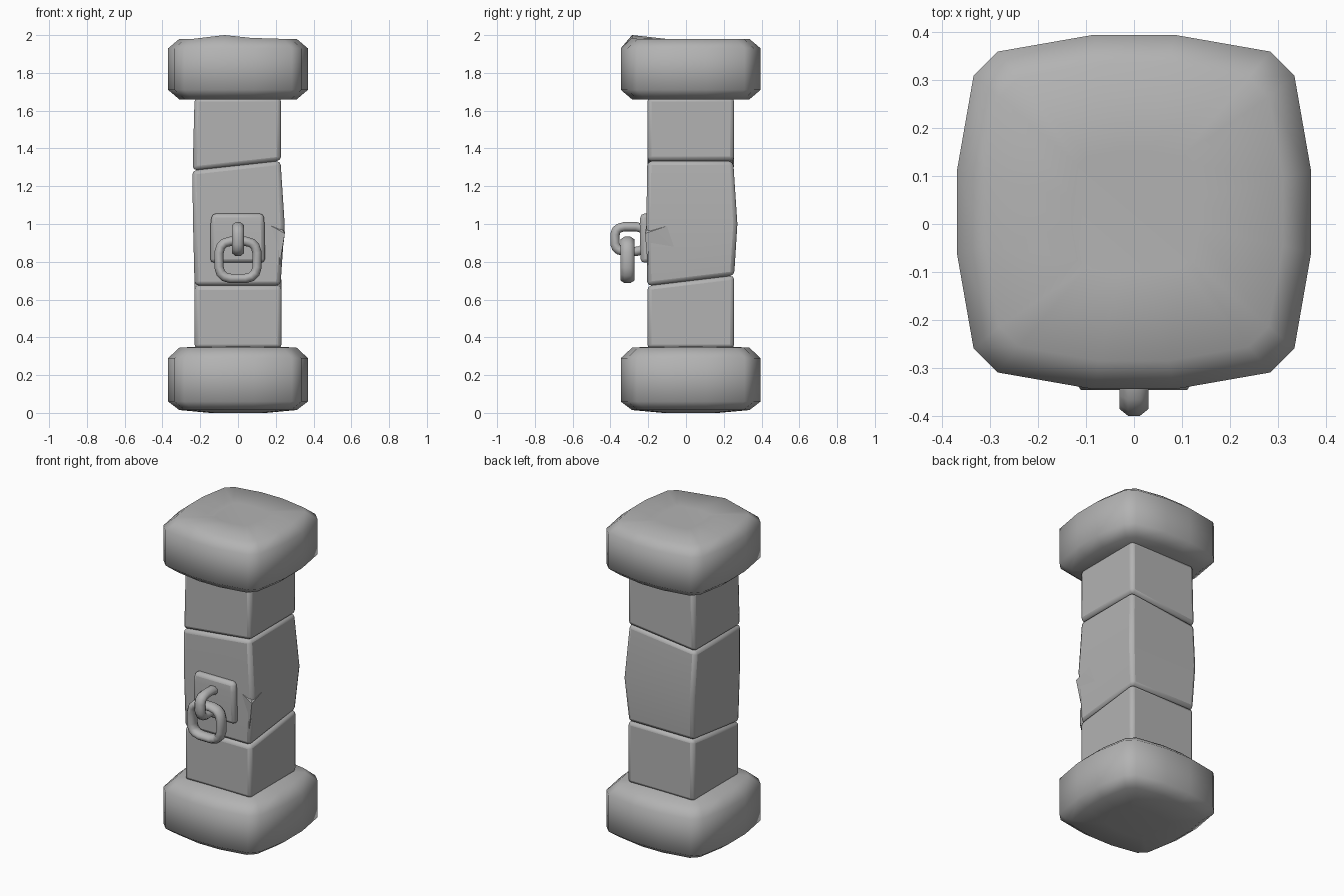
import bpy, bmesh, math
from mathutils import Vector

old = bpy.data.objects.get("Cube")
if old:
    bpy.data.objects.remove(old, do_unlink=True)

stone = bpy.data.materials.new("grey stone")
stone.use_nodes = True
stone.diffuse_color = (0.45, 0.45, 0.45, 1)
stone.node_tree.nodes["Principled BSDF"].inputs["Base Color"].default_value = (0.45, 0.45, 0.45, 1)
CY = 0.025  # depth of the post axis


def finish(name, bm, bevel=0, angle=60):
    bmesh.ops.recalc_face_normals(bm, faces=bm.faces)
    me = bpy.data.meshes.new(name)
    bm.to_mesh(me)
    bm.free()
    ob = bpy.data.objects.new(name, me)
    bpy.context.collection.objects.link(ob)
    me.materials.append(stone)
    if bevel:
        mod = ob.modifiers.new("soft edges", "BEVEL")
        mod.width, mod.segments = bevel, 2
        mod.limit_method, mod.angle_limit = "ANGLE", math.radians(40)
    bpy.ops.object.select_all(action="DESELECT")
    ob.select_set(True)
    bpy.context.view_layer.objects.active = ob
    bpy.ops.object.shade_smooth_by_angle(angle=math.radians(angle))
    return ob


def loft(rings, closed=False):
    """Bridge rings of points; cap the ends or join last to first."""
    bm = bmesh.new()
    vs = [[bm.verts.new(p) for p in r] for r in rings]
    n = len(vs[0])
    for a, b in zip(vs, vs[1:] + (vs[:1] if closed else [])):
        for i in range(n):
            j = (i + 1) % n
            bm.faces.new((a[i], a[j], b[j], b[i]))
    if not closed:
        bm.faces.new(vs[0])
        bm.faces.new(vs[-1])
    return bm


# Cushion-shaped end blocks
quarter = [(0.37, 0.085), (0.335, 0.285), (0.285, 0.335)]
outline = []
for k in range(4):
    c, s = round(math.cos(k * math.pi / 2)), round(math.sin(k * math.pi / 2))
    for x, y in [(0.37, -0.085)] + quarter:
        outline.append((x * c - y * s, x * s + y * c))


def end_block(name, levels, lift=None):
    rings = [[(x * s, y * s + CY, z) for x, y in outline] for s, z in levels]
    bm = loft(rings)
    if lift:
        for v in bm.verts:
            v.co.z += lift(v.co)
    finish(name, bm)


def worn_top(p):
    # one raised spot on the front edge of the top
    if p.z > 1.97 and p.y < -0.2:
        return 0.02 if -0.2 < p.x < 0 else 0.005 if 0 < p.x < 0.2 else 0
    return 0


end_block("top_block", [(0.4, 1.66), (0.84, 1.66), (1, 1.71), (1, 1.93), (0.84, 1.98), (0.35, 1.98)], worn_top)
end_block("bottom_block", [(0.4, 0.005), (0.84, 0.015), (1, 0.06), (1, 0.29), (0.84, 0.345), (0.4, 0.355)],
          lambda p: -0.005 if p.z < 0.01 else 0)


# Shaft stones, with slanted seams
def upper_seam(x, y):
    return 1.31 + 0.11 * x


def lower_seam(x, y):
    return 0.70 + 0.12 * (y - CY)


def square(x0, x1, y0, y1, z):
    pts = [(x0, y0), (x1, y0), (x1, y1), (x0, y1)]
    return [(x, y, z(x, y) if callable(z) else z) for x, y in pts]


finish("lower_shaft_stone", loft([square(-0.23, 0.23, -0.205, 0.255, 0.34),
                                  square(-0.23, 0.23, -0.205, 0.255, lower_seam)]), 0.022)
finish("middle_shaft_stone", loft([square(-0.23, 0.225, -0.205, 0.255, lower_seam),
                                   square(-0.238, 0.247, -0.21, 0.272, 1.0),
                                   square(-0.242, 0.225, -0.205, 0.25, upper_seam)]), 0.022)
finish("upper_shaft_stone", loft([square(-0.24, 0.228, -0.205, 0.255, upper_seam),
                                  square(-0.23, 0.228, -0.205, 0.255, 1.67)]), 0.022)

# Chipped ledge on the front edge of the middle stone
bm = bmesh.new()
for p in [(0.12, -0.205, 1.02), (0.248, -0.217, 0.95), (0.244, 0.05, 1.04),
          (0.2, -0.18, 1.02), (0.215, -0.2, 0.75), (0.235, 0.0, 0.85)]:
    bm.verts.new(p)
bmesh.ops.convex_hull(bm, input=bm.verts)
finish("chipped_ledge", bm, 0, 30)

# Wall plate holding the links
finish("mount_plate", loft([square(-0.147, 0.143, -0.24, -0.19, 0.795),
                            square(-0.145, 0.14, -0.245, -0.19, 1.0),
                            square(-0.138, 0.135, -0.24, -0.19, 1.055)]), 0.02)


# Chain links: an oval section swept round a rounded square
def link(name, centre, u, half_u, half_v, thick, wide):
    u, up = Vector(u), Vector((0, 0, 1))
    side = u.cross(up)
    rings = []
    for i in range(16):
        t = 2 * math.pi * (i + 0.5) / 16
        c, s = math.cos(t), math.sin(t)
        mid = (u * math.copysign(abs(c) ** 0.6, c) * half_u
               + up * math.copysign(abs(s) ** 0.6, s) * half_v)
        out = (u * c + up * s).normalized()
        rings.append([Vector(centre) + mid + out * thick * math.cos(a) + side * wide * math.sin(a)
                      for a in [2 * math.pi * (k + 0.5) / 8 for k in range(8)]])
    finish(name, loft(rings, True))


link("fixed_link", (0, -0.295, 0.92), (0, 1, 0), 0.082, 0.066, 0.027, 0.033)
link("hanging_link", (0, -0.31, 0.81), (1, 0, 0), 0.102, 0.1, 0.027, 0.04)
